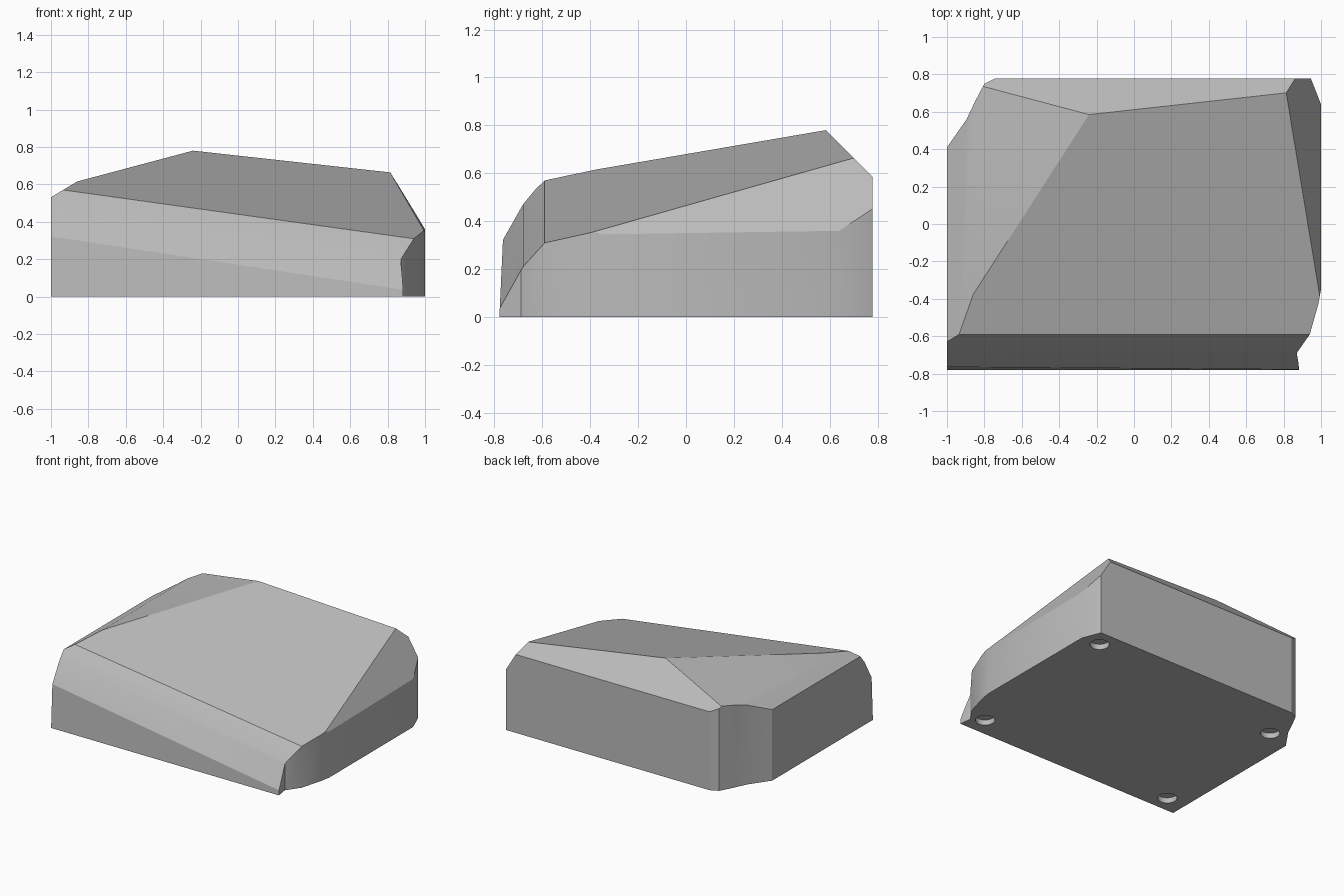
import bpy, bmesh, math
from mathutils import Matrix, Vector

cube = bpy.data.objects.get("Cube")
if cube:
    bpy.data.objects.remove(cube, do_unlink=True)

# Single matte grey
grey = bpy.data.materials.new("plain_grey")
grey.use_nodes = True
colour = (0.5, 0.5, 0.5, 1.0)
grey.diffuse_color = colour
grey.node_tree.nodes["Principled BSDF"].inputs["Base Color"].default_value = colour


def make_object(name, bm):
    mesh = bpy.data.meshes.new(name)
    bmesh.ops.recalc_face_normals(bm, faces=bm.faces[:])
    bm.to_mesh(mesh)
    bm.free()
    mesh.materials.append(grey)
    obj = bpy.data.objects.new(name, mesh)
    bpy.context.scene.collection.objects.link(obj)
    return obj


def slice_above(bm, height, slope_x, slope_y):
    """Remove everything above z = height + slope_x * x + slope_y * y and cap it."""
    cut = bmesh.ops.bisect_plane(
        bm, geom=bm.verts[:] + bm.edges[:] + bm.faces[:], dist=1e-5,
        plane_co=Vector((0, 0, height)),
        plane_no=Vector((-slope_x, -slope_y, 1)).normalized(), clear_outer=True)
    rim = [e for e in cut["geom_cut"]
           if isinstance(e, bmesh.types.BMEdge) and e.is_boundary]
    bmesh.ops.edgeloop_fill(bm, edges=rim)


# Outline of the walls, counter-clockwise from the front corner
outline = [
    (-1, -0.8), (0.885, -0.8), (0.88, -0.75), (0.87, -0.69), (0.94, -0.59),
    (0.985, -0.43), (1, -0.35), (1, 0.64), (0.945, 0.779), (-0.74, 0.779),
    (-0.8, 0.75), (-0.85, 0.655), (-0.895, 0.56), (-1, 0.41),
]
bm = bmesh.new()
base = bm.faces.new([bm.verts.new((x, y, 0)) for x, y in outline])
top = bmesh.ops.extrude_face_region(bm, geom=[base], use_keep_orig=True)["geom"]
bmesh.ops.translate(bm, vec=(0, 0, 1.2),
                    verts=[v for v in top if isinstance(v, bmesh.types.BMVert)])

# Sloping facets of the top, sides and rounded front
tilt = -0.139
slice_above(bm, 0.594, tilt, 0.261)     # main top
slice_above(bm, 1.365, 0, -1)           # back chamfer
slice_above(bm, 0.844, 0.266, 0)        # side slope on -x
slice_above(bm, 1.131, 0.6, 0)          # outer edge on -x
slice_above(bm, 1.98, -1.63, 0.015)     # side slope on +x
slice_above(bm, 1.148, tilt, 1.2)       # upper front bevel
slice_above(bm, 1.532, tilt, 1.765)     # lower front bevel
slice_above(bm, 16.6, 0, 21.3)          # front face
body = make_object("housing", bm)

# Round recesses in the underside
bm = bmesh.new()
for x, y in [(-0.84, -0.65), (-0.81, 0.47), (0.85, 0.65), (0.785, -0.635)]:
    bmesh.ops.create_cone(bm, cap_ends=True, segments=32, radius1=0.066,
                          radius2=0.066, depth=0.08,
                          matrix=Matrix.Translation((x, y, 0)))
cutter = make_object("recess_cutter", bm)
cutter.hide_render = True

bpy.context.view_layer.objects.active = body
body.select_set(True)
boolean = body.modifiers.new("recesses", 'BOOLEAN')
boolean.operation = 'DIFFERENCE'
boolean.solver = 'EXACT'
boolean.object = cutter
bpy.ops.object.modifier_apply(modifier=boolean.name)
bpy.data.objects.remove(cutter, do_unlink=True)

bpy.ops.object.shade_smooth_by_angle(angle=math.radians(25))
